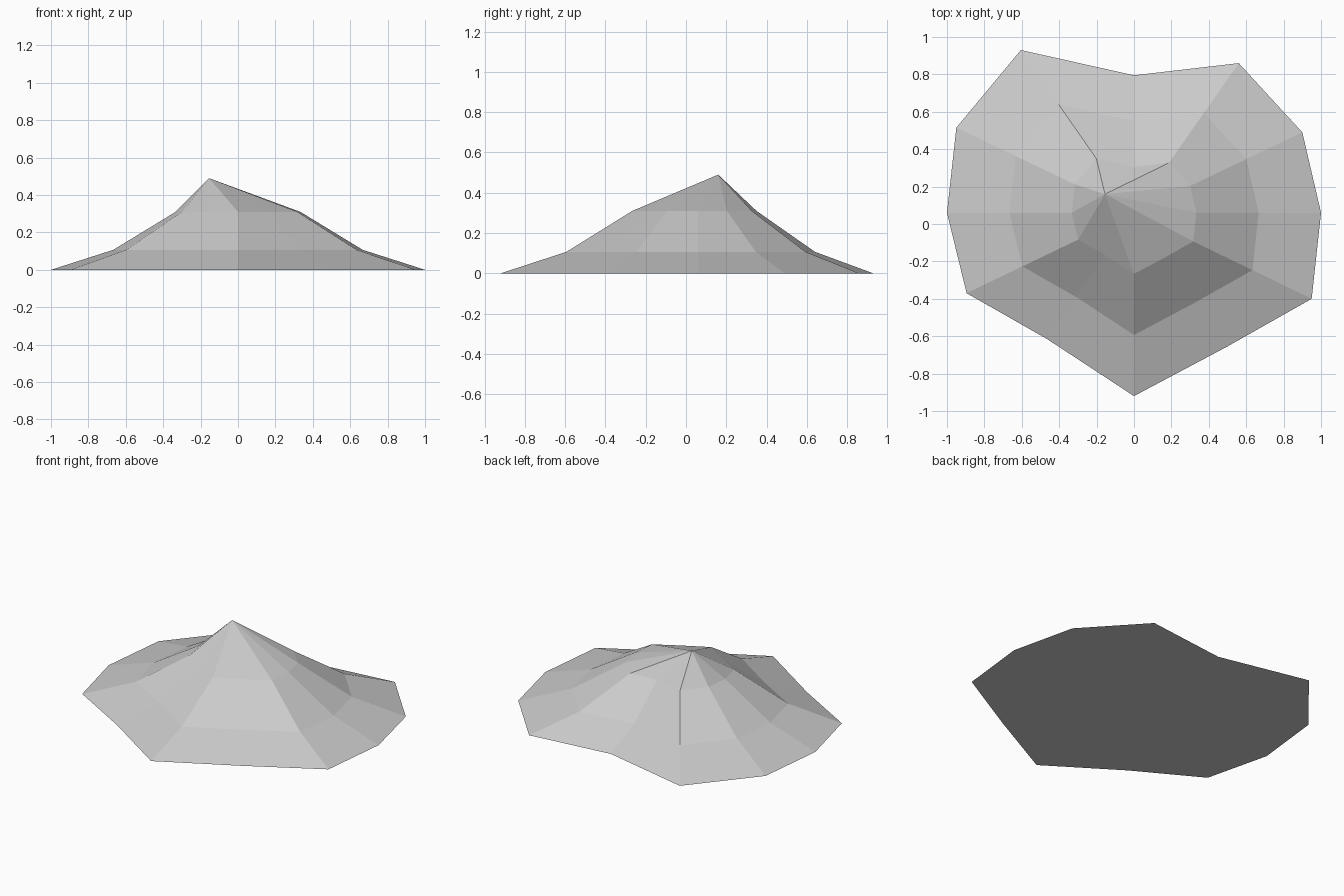
import bpy
import bmesh
from mathutils import Vector

cube = bpy.data.objects.get("Cube")
if cube:
    bpy.data.objects.remove(cube, do_unlink=True)

# Stone colour
stone = bpy.data.materials.new("stone_grey")
stone.use_nodes = True
colour = (0.6, 0.6, 0.6, 1.0)
stone.diffuse_color = colour
stone.node_tree.nodes["Principled BSDF"].inputs["Base Color"].default_value = colour

# Irregular footprint, counter-clockwise from the front point
footprint = [(0, -0.92), (0.49, -0.66), (0.95, -0.4), (1, 0.06),
             (0.9, 0.49), (0.56, 0.86), (0, 0.795), (-0.605, 0.93),
             (-0.95, 0.515), (-1, 0.06), (-0.895, -0.37), (-0.465, -0.615)]
centre = Vector((0, 0.06))
levels = [(1, 0), (2 / 3, 0.107), (1 / 3, 0.31)]   # scale, height
peak = (-0.155, 0.16, 0.49)

# Shrinking footprint rings stacked up the slope
bm = bmesh.new()
rings = []
for scale, height in levels:
    ring = []
    for point in footprint:
        p = centre.lerp(Vector(point), scale)
        ring.append(bm.verts.new((p.x, p.y, height)))
    rings.append(ring)

# Slopes between the rings, fan to the off-centre summit, flat base
summit = bm.verts.new(peak)
count = len(footprint)
for i in range(count):
    j = (i + 1) % count
    for low, high in zip(rings, rings[1:]):
        bm.faces.new((low[i], low[j], high[j], high[i]))
    bm.faces.new((rings[-1][i], rings[-1][j], summit))
bm.faces.new(rings[0][::-1])

mesh = bpy.data.meshes.new("mountain")
bm.to_mesh(mesh)
bm.free()
mesh.materials.append(stone)
mountain = bpy.data.objects.new("mountain", mesh)
bpy.context.collection.objects.link(mountain)
